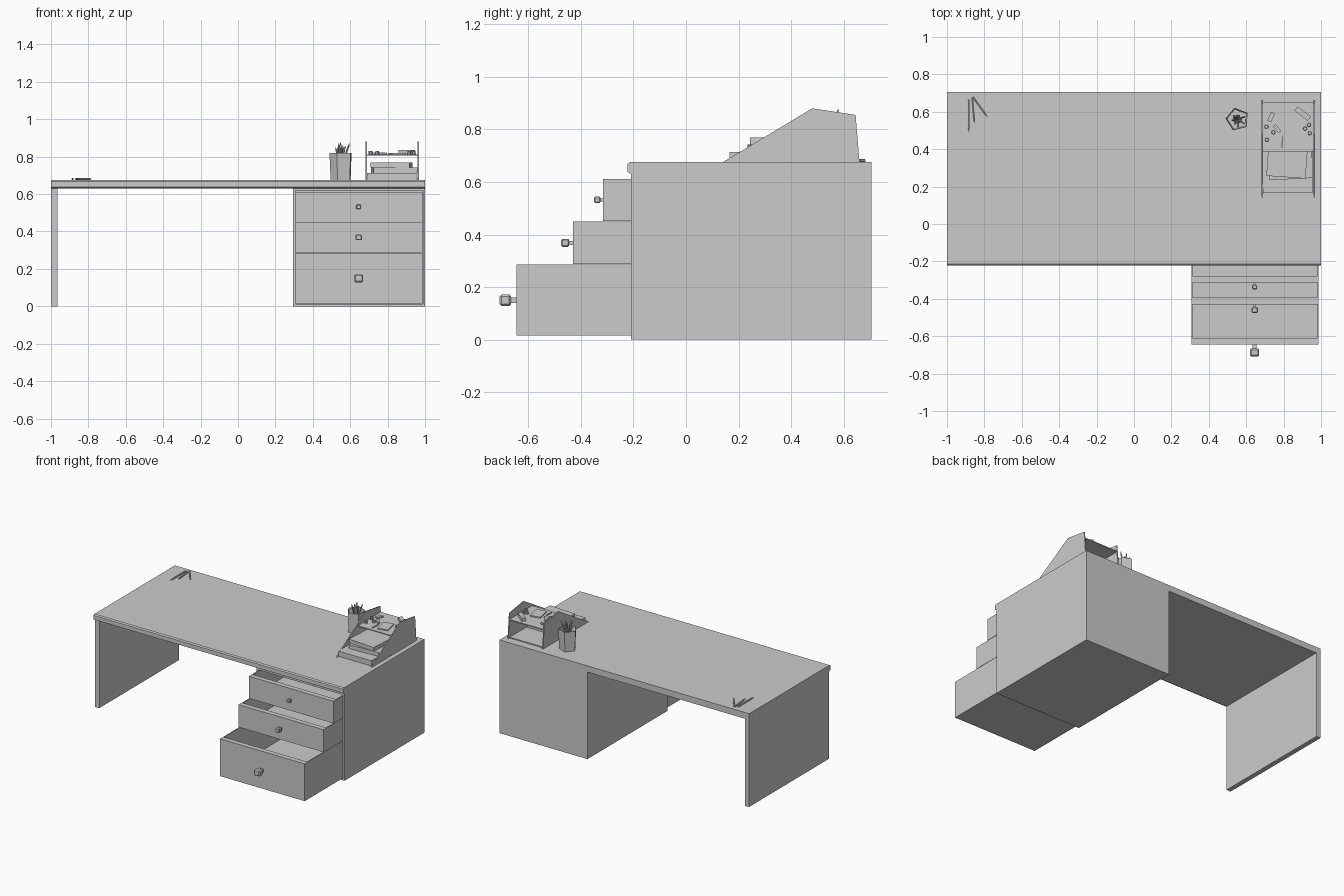
import bpy, bmesh, math, random
from mathutils import Vector, Matrix

if "Cube" in bpy.data.objects:
    bpy.data.objects.remove(bpy.data.objects["Cube"])

random.seed(4)


def finish(name, bm):
    bmesh.ops.recalc_face_normals(bm, faces=bm.faces)
    me = bpy.data.meshes.new(name)
    bm.to_mesh(me)
    bm.free()
    ob = bpy.data.objects.new(name, me)
    bpy.context.collection.objects.link(ob)
    return ob


def add_box(bm, x0, x1, y0, y1, z0, z1, turn=0):
    m = (Matrix.Translation(((x0 + x1) / 2, (y0 + y1) / 2, (z0 + z1) / 2))
         @ Matrix.Rotation(math.radians(turn), 4, 'Z')
         @ Matrix.Diagonal((x1 - x0, y1 - y0, z1 - z0, 1)))
    bmesh.ops.create_cube(bm, size=1, matrix=m)


def boxes(name, *specs):
    bm = bmesh.new()
    for s in specs:
        add_box(bm, *s)
    return finish(name, bm)


def slab(name, cx, cy, w, d, z0, z1, turn=0):
    return boxes(name, (cx - w / 2, cx + w / 2, cy - d / 2, cy + d / 2, z0, z1, turn))


def extrude_yz(name, profile, x0, x1):
    bm = bmesh.new()
    f = bm.faces.new([bm.verts.new((x0, y, z)) for y, z in profile])
    r = bmesh.ops.extrude_face_region(bm, geom=[f], use_keep_orig=True)
    verts = [g for g in r['geom'] if isinstance(g, bmesh.types.BMVert)]
    bmesh.ops.translate(bm, verts=verts, vec=(x1 - x0, 0, 0))
    return finish(name, bm)


def pencil(name, a, b, r=0.005, tip=0.02):
    # hexagonal barrel with a pointed end at b
    a, b = Vector(a), Vector(b)
    d = b - a
    rot = d.to_track_quat('Z', 'Y').to_matrix().to_4x4()
    n = d.normalized()
    body = d.length - tip
    bm = bmesh.new()
    for p, length, r2 in ((a, body, r), (a + n * body, tip, 0.0008)):
        bmesh.ops.create_cone(bm, cap_ends=True, segments=6, radius1=r, radius2=r2, depth=length,
                              matrix=Matrix.Translation(p + n * length / 2) @ rot)
    return finish(name, bm)


TOP = 0.675
# desk top with softened front edge
extrude_yz("desk_top", [(0.706, 0.63), (0.706, TOP), (-0.215, TOP), (-0.223, 0.668),
                        (-0.223, 0.638), (-0.209, 0.63)], -1, 1)
boxes("left_leg_panel", (-1, -0.965, -0.209, 0.706, 0, 0.63))

# drawer cabinet, open at the front
X0, X1, T = 0.295, 1.0, 0.012
boxes("drawer_cabinet",
      (X0, X0 + T, -0.209, 0.706, 0, 0.63),
      (X1 - T, X1, -0.209, 0.706, 0, 0.63),
      (X0 + T, X1 - T, -0.209, 0.706, 0, T),
      (X0 + T, X1 - T, -0.209, 0.706, 0.618, 0.63),
      (X0 + T, X1 - T, 0.69, 0.706, T, 0.618))

# drawers: front y, bottom z, top z, knob half width
drawers = {"top": (-0.315, 0.452, 0.612, 0.013),
           "middle": (-0.43, 0.287, 0.45, 0.017),
           "bottom": (-0.645, 0.015, 0.285, 0.024)}
a, b = X0 + 0.012, X1 - 0.014
for key, (y, z0, z1, k) in drawers.items():
    back, w = y + 0.86, 0.007
    boxes(key + "_drawer",
          (a, b, y, y + 0.036, z0, z1),
          (a, a + w, y + 0.036, back, z0, z1),
          (b - w, b, y + 0.036, back, z0, z1),
          (a + w, b - w, back - w, back, z0, z1),
          (a + w, b - w, y + 0.036, back - w, z0, z0 + w))
    c, zc = 0.645, (z0 + z1) / 2
    boxes(key + "_knob_stem", (c - k * .45, c + k * .45, y - k * 0.9, y, zc - k * .45, zc + k * .45))
    head = boxes(key + "_knob", (c - k, c + k, y - k * 2.65, y - k * 0.85, zc - k * 0.9, zc + k * 0.9))
    bev = head.modifiers.new("bevel", 'BEVEL')
    bev.width, bev.segments = k * 0.3, 1

# letter tray
side = [(0.14, TOP), (0.48, 0.88), (0.645, 0.855), (0.66, TOP)]
extrude_yz("tray_left_side", side, 0.683, 0.69)
extrude_yz("tray_right_side", side, 0.96, 0.967)
slab("tray_base", 0.825, 0.405, 0.27, 0.48, TOP, 0.682)
slab("tray_shelf", 0.825, 0.518, 0.27, 0.262, 0.805, 0.812)

# books and papers in the tray
slab("lower_book", 0.822, 0.31, 0.265, 0.29, 0.682, 0.713)
slab("middle_book", 0.835, 0.36, 0.235, 0.24, 0.714, 0.742, 3)
slab("upper_book", 0.82, 0.36, 0.21, 0.22, 0.743, 0.77, -4)

# small stationery on the shelf
S = 0.812
slab("note_pad", 0.85, 0.475, 0.075, 0.105, S, 0.82, 12)
slab("stapler", 0.902, 0.59, 0.09, 0.028, S, 0.836, -38)
slab("eraser_a", 0.733, 0.572, 0.022, 0.05, S, 0.822, -25)
slab("eraser_b", 0.765, 0.51, 0.018, 0.045, S, 0.822, 40)
pencil("shelf_pencil", (0.79, 0.41, S + .005), (0.795, 0.475, S + .005))
for i, (x, y) in enumerate([(0.71, 0.45), (0.745, 0.49), (0.708, 0.52),
                            (0.935, 0.53), (0.94, 0.485), (0.915, 0.51)]):
    bm = bmesh.new()
    bmesh.ops.create_cone(bm, cap_ends=True, segments=8, radius1=0.011, radius2=0.009, depth=0.018,
                          matrix=Matrix.Translation((x, y, S + 0.009)))
    finish(f"pin_{i + 1}", bm)

# five-sided pencil cup
cx, cy = 0.553, 0.56
bm = bmesh.new()
bmesh.ops.create_cone(bm, cap_ends=True, segments=5, radius1=0.058, radius2=0.064, depth=0.145,
                      matrix=Matrix.Translation((cx, cy, TOP + 0.0725)) @ Matrix.Rotation(0.25, 4, 'Z'))
bmesh.ops.delete(bm, geom=[max(bm.faces, key=lambda f: f.calc_center_median().z)], context='FACES_ONLY')
cup = finish("pencil_cup", bm)
sol = cup.modifiers.new("wall", 'SOLIDIFY')
sol.thickness, sol.offset = 0.004, -1
for i in range(10):
    t = i * 2.4
    r = 0.02 + 0.026 * (i % 3) / 2
    pencil(f"cup_pencil_{i + 1}",
           (cx - 0.02 * math.cos(t), cy - 0.02 * math.sin(t), TOP + 0.01),
           (cx + r * math.cos(t), cy + r * math.sin(t), random.uniform(0.85, 0.88)))

# loose pencils on the desk
for i, (p, q) in enumerate([((-0.884, 0.665), (-0.884, 0.49)),
                            ((-0.865, 0.675), (-0.853, 0.535)),
                            ((-0.862, 0.68), (-0.782, 0.57))]):
    pencil(f"loose_pencil_{i + 1}", (*p, TOP + 0.006), (*q, TOP + 0.006), 0.006)
